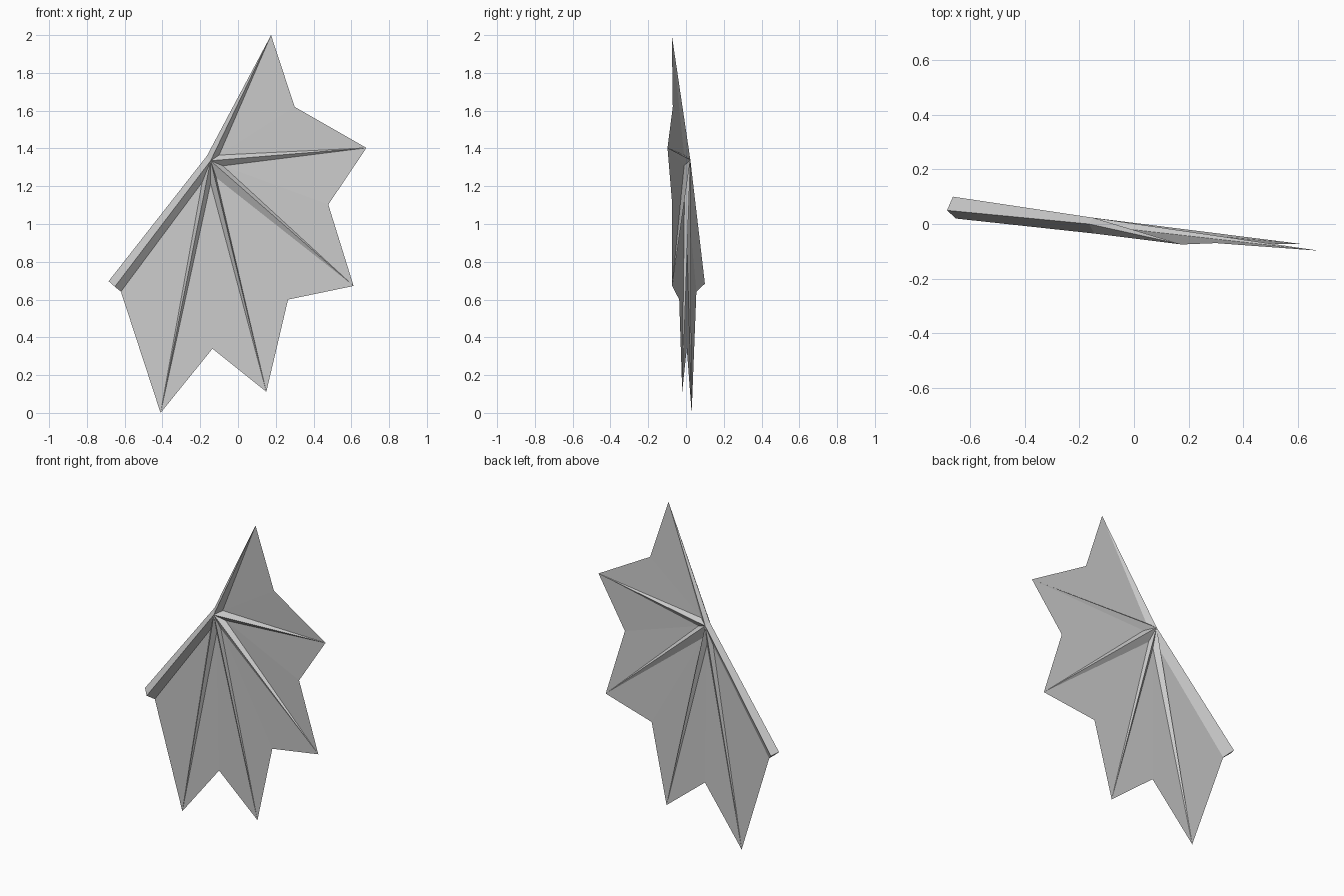
import bpy
import bmesh
from mathutils import Vector

if "Cube" in bpy.data.objects:
    bpy.data.objects.remove(bpy.data.objects["Cube"], do_unlink=True)

grey = bpy.data.materials.new("plain grey")
grey.use_nodes = True
COLOUR = (0.6, 0.6, 0.6, 1)
grey.diffuse_color = COLOUR
grey.node_tree.nodes["Principled BSDF"].inputs["Base Color"].default_value = COLOUR


def build(name, polygons, closed=True):
    """Make a flat-shaded object from polygons given as lists of points."""
    bm = bmesh.new()
    for points in polygons:
        bm.faces.new([bm.verts.new(p) for p in points])
    bmesh.ops.remove_doubles(bm, verts=bm.verts, dist=0.0005)
    if closed:
        bmesh.ops.recalc_face_normals(bm, faces=bm.faces)
    mesh = bpy.data.meshes.new(name)
    bm.to_mesh(mesh)
    bm.free()
    mesh.materials.append(grey)
    obj = bpy.data.objects.new(name, mesh)
    bpy.context.scene.collection.objects.link(obj)


# Wrist: front and back points shared by the arm and all fingers
front = Vector((-0.145, -0.035, 1.335))
back = Vector((-0.15, 0.023, 1.34))

# Finger tips, clockwise from the top
tips = [Vector(p) for p in (
    (0.175, -0.075, 2.0), (0.68, -0.098, 1.403), (0.612, -0.073, 0.672),
    (0.15, -0.02, 0.112), (-0.41, 0.03, 0.0))]

# Valleys between neighbouring bones: outer side first, then clockwise
valleys = [Vector(p) for p in (
    (-0.165, 0.0, 1.36), (-0.1, -0.01, 1.365), (-0.08, -0.01, 1.308),
    (-0.115, -0.007, 1.245), (-0.145, -0.004, 1.215), (-0.19, 0.0, 1.22))]

# Scallops of the membrane edge between neighbouring tips
scallops = [Vector(p) for p in (
    (0.3, -0.07, 1.62), (0.478, -0.073, 1.103),
    (0.265, -0.036, 0.6), (-0.135, 0.004, 0.34))]

# Fingers: four-sided spikes that meet at the wrist
for i, tip in enumerate(tips):
    a, b = valleys[i], valleys[i + 1]
    build(f"finger_{i + 1}", [
        (front, a, tip), (front, tip, b), (back, tip, a), (back, b, tip),
        (front, back, a), (front, b, back)])

# Arm: diamond-section bar with a flat outer end
wrist = [valleys[0], front, valleys[-1], back]
end = [Vector(p) for p in (
    (-0.685, 0.05, 0.697), (-0.652, 0.02, 0.668),
    (-0.62, 0.055, 0.642), (-0.663, 0.1, 0.684))]
sides = [(wrist[k], wrist[(k + 1) % 4], end[(k + 1) % 4], end[k]) for k in range(4)]
build("arm", sides + [end, wrist])

# Membrane: thin skin stretched between the bones
skin = []
for i, notch in enumerate(scallops):
    root = valleys[i + 1]
    skin += [(root, tips[i], notch), (root, notch, tips[i + 1])]
skin.append((valleys[-1], tips[-1], end[2]))
build("membrane", skin, closed=False)
